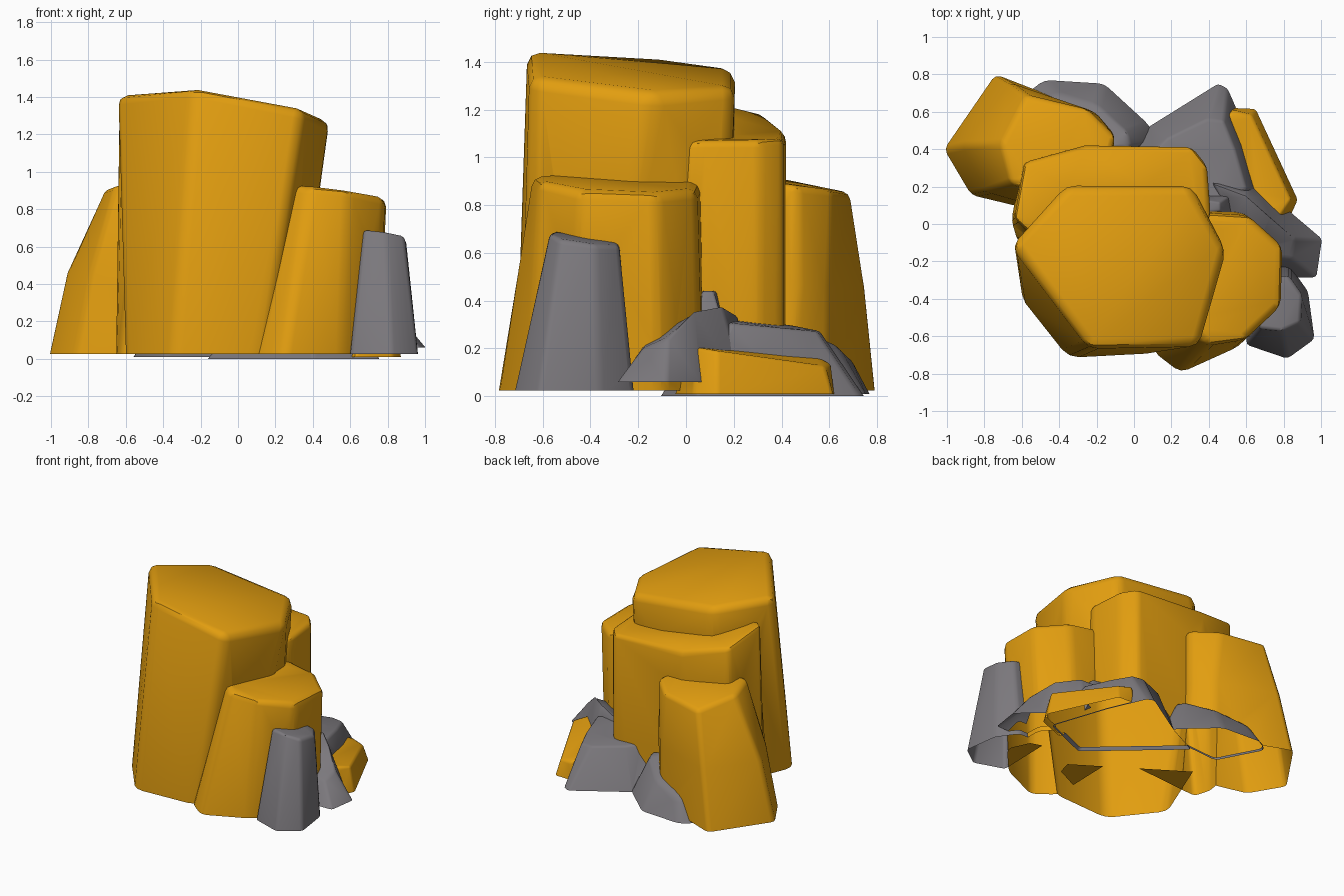
import bpy, bmesh, math
from mathutils.bvhtree import BVHTree

if "Cube" in bpy.data.objects:
    bpy.data.objects.remove(bpy.data.objects["Cube"])


def material(name, rgb):
    m = bpy.data.materials.new(name)
    m.diffuse_color = (*rgb, 1.0)
    m.use_nodes = True
    m.node_tree.nodes["Principled BSDF"].inputs["Base Color"].default_value = m.diffuse_color
    return m


ORANGE = material("amber_rock", (0.76, 0.34, 0.005))
GRAY = material("gray_rock", (0.20, 0.19, 0.205))
ROCKS = []


def flat(z, *pts):
    """Level ring of corners at height z."""
    return [(x, y, z) for x, y in pts]


def rock(name, mat, rings, bevel=0.045):
    """Loft matching rings into a closed rock with softened edges."""
    bm = bmesh.new()
    loops = [[bm.verts.new(p) for p in ring] for ring in rings]
    n = len(loops[0])
    for a, b in zip(loops, loops[1:]):
        for i in range(n):
            j = (i + 1) % n
            bm.faces.new((a[i], a[j], b[j], b[i]))
    bm.faces.new(loops[-1])
    bm.normal_update()
    edges = [e for e in bm.edges
             if not e.is_boundary and e.calc_face_angle(0) > math.radians(22)]
    bmesh.ops.bevel(bm, geom=edges, offset=bevel, offset_type='OFFSET',
                    segments=2, profile=0.5, affect='EDGES', clamp_overlap=True)
    bmesh.ops.holes_fill(bm, edges=[e for e in bm.edges if e.is_boundary], sides=0)
    bmesh.ops.triangulate(bm, faces=bm.faces[:])
    bmesh.ops.recalc_face_normals(bm, faces=bm.faces[:])
    me = bpy.data.meshes.new(name)
    bm.to_mesh(me)
    bm.free()
    me.materials.append(mat)
    ob = bpy.data.objects.new(name, me)
    bpy.context.collection.objects.link(ob)
    ROCKS.append(ob)


# Tall main column
rock("main_column", ORANGE, [
    flat(0.025, (-.35, -.715), (.12, -.69), (.32, -.38), (.28, .15), (-.38, .195), (-.615, -.38)),
    [(-.24, -.665, 1.455), (.355, -.655, 1.335), (.50, -.13, 1.265),
     (.31, .205, 1.30), (-.36, .205, 1.375), (-.66, -.11, 1.41)]], 0.055)

# Column behind the main one
rock("rear_column", ORANGE, [
    flat(0.025, (-.62, -.1), (.38, -.02), (.40, .05), (.39, .30), (.31, .41), (-.26, .42), (-.60, .33), (-.655, .02)),
    [(-.5, -.1, 1.23), (.38, -.02, 1.07), (.41, .05, 1.07), (.39, .31, 1.07),
     (.31, .41, 1.08), (-.26, .42, 1.09), (-.585, .33, 1.18), (-.64, .03, 1.26)]], 0.03)

# Shorter front-right column
rock("right_column", ORANGE, [
    flat(0.025, (.10, -.68), (.25, -.795), (.56, -.655), (.755, -.44), (.755, -.10), (.58, .07), (.12, .07)),
    [(.29, -.57, .93), (.39, -.645, .92), (.59, -.62, .905),
     (.785, -.44, .86), (.795, -.12, .85), (.61, .045, .865), (.31, .065, .905)]], 0.04)

# Leaning back-left column, kinked part way up
rock("left_column", ORANGE, [
    flat(0.025, (-.60, .09), (-.15, .20), (-.10, .44), (-.20, .59), (-.74, .80), (-1.015, .40), (-.87, .155)),
    flat(0.46, (-.58, .11), (-.14, .20), (-.10, .47), (-.21, .60), (-.66, .755), (-.92, .42), (-.79, .17)),
    [(-.50, .16, .93), (-.16, .22, .92), (-.10, .47, .88), (-.25, .615, .865),
     (-.58, .69, .85), (-.71, .43, .91), (-.66, .22, .93)]], 0.03)

# Gray stump at the front right
rock("gray_stump", GRAY, [
    flat(0.025, (.60, -.645), (.82, -.72), (.965, -.615), (.93, -.36), (.83, -.22), (.61, -.22)),
    [(.67, -.56, .69), (.79, -.57, .685), (.89, -.53, .655),
     (.90, -.38, .635), (.83, -.28, .63), (.68, -.28, .66)]], 0.02)

# Gray slab sloping out to the right
rock("gray_right_slab", GRAY, [
    flat(0.06, (.60, -.285), (.975, -.285), (1.005, -.08), (.84, .06), (.64, .245), (.40, .245)),
    [(.62, -.16, .24), (.84, -.18, .20), (.86, -.08, .24),
     (.73, .03, .36), (.60, .15, .38), (.42, .22, .34)]], 0.015)
rock("gray_right_peak", GRAY, [
    flat(0.25, (.38, .02), (.54, .02), (.54, .17), (.38, .17)),
    [(.38, .06, .44), (.46, .07, .44), (.46, .115, .44), (.38, .13, .44)]], 0.01)

# Gray rock spreading behind, on the right
rock("gray_back_slab", GRAY, [
    flat(0.0, (.40, -.11), (.76, .04), (.62, .45), (.50, .725), (.45, .75), (.08, .52), (-.17, .40)),
    [(.40, .10, .33), (.60, .19, .305), (.54, .40, .285), (.48, .55, .27),
     (.39, .56, .275), (.18, .46, .295), (.10, .38, .305)]], 0.015)

# Low gray rock behind, on the left
rock("gray_back_boulder", GRAY, [
    flat(0.01, (-.40, .38), (.12, .42), (.08, .53), (-.16, .75), (-.48, .77), (-.57, .70)),
    [(-.30, .38, .30), (-.02, .40, .30), (-.04, .49, .29),
     (-.20, .63, .22), (-.40, .70, .15), (-.48, .66, .16)]], 0.03)

# Small amber block at the right rear
rock("small_amber_block", ORANGE, [
    flat(0.01, (.62, -.05), (.83, .03), (.875, .13), (.65, .615), (.53, .62), (.44, .56)),
    [(.66, .04, .21), (.78, .04, .205), (.84, .13, .19),
     (.63, .58, .125), (.53, .61, .135), (.48, .55, .17)]], 0.015)

# Trim each rock where it is buried in its neighbours
helpers = bpy.data.collections.new("helpers")
bpy.context.scene.collection.children.link(helpers)
cutters = {}
for ob in ROCKS:
    c = ob.copy()
    c.name = ob.name + "_cutter"
    c.hide_render = True
    helpers.objects.link(c)
    cutters[ob] = c
for ob in ROCKS:
    for other in ROCKS:
        if other is not ob:
            mod = ob.modifiers.new("trim", 'BOOLEAN')
            mod.operation, mod.solver, mod.object = 'DIFFERENCE', 'EXACT', cutters[other]
dg = bpy.context.evaluated_depsgraph_get()
trimmed = {ob: bpy.data.meshes.new_from_object(ob.evaluated_get(dg)) for ob in ROCKS}

for ob in ROCKS:
    # Keep only faces of the rock's own skin, and leave the base open
    src = bmesh.new()
    src.from_mesh(ob.data)
    skin = BVHTree.FromBMesh(src)
    bm = bmesh.new()
    bm.from_mesh(trimmed[ob])
    bmesh.ops.triangulate(bm, faces=bm.faces[:])
    bm.normal_update()
    drop = []
    for f in bm.faces:
        near = skin.find_nearest(f.calc_center_median())
        if f.normal.z < -0.9 or near[3] is None or near[3] > 0.0005:
            drop.append(f)
    bmesh.ops.delete(bm, geom=drop, context='FACES')
    for f in bm.faces:
        f.material_index = 0
    bm.to_mesh(trimmed[ob])
    bm.free()
    src.free()
    mat = ob.data.materials[0]
    ob.modifiers.clear()
    ob.data = trimmed[ob]
    ob.data.materials.clear()
    ob.data.materials.append(mat)
    bpy.ops.object.select_all(action='DESELECT')
    ob.select_set(True)
    bpy.context.view_layer.objects.active = ob
    bpy.ops.object.shade_smooth_by_angle(angle=math.radians(42))

for c in cutters.values():
    bpy.data.objects.remove(c)
bpy.data.collections.remove(helpers)
